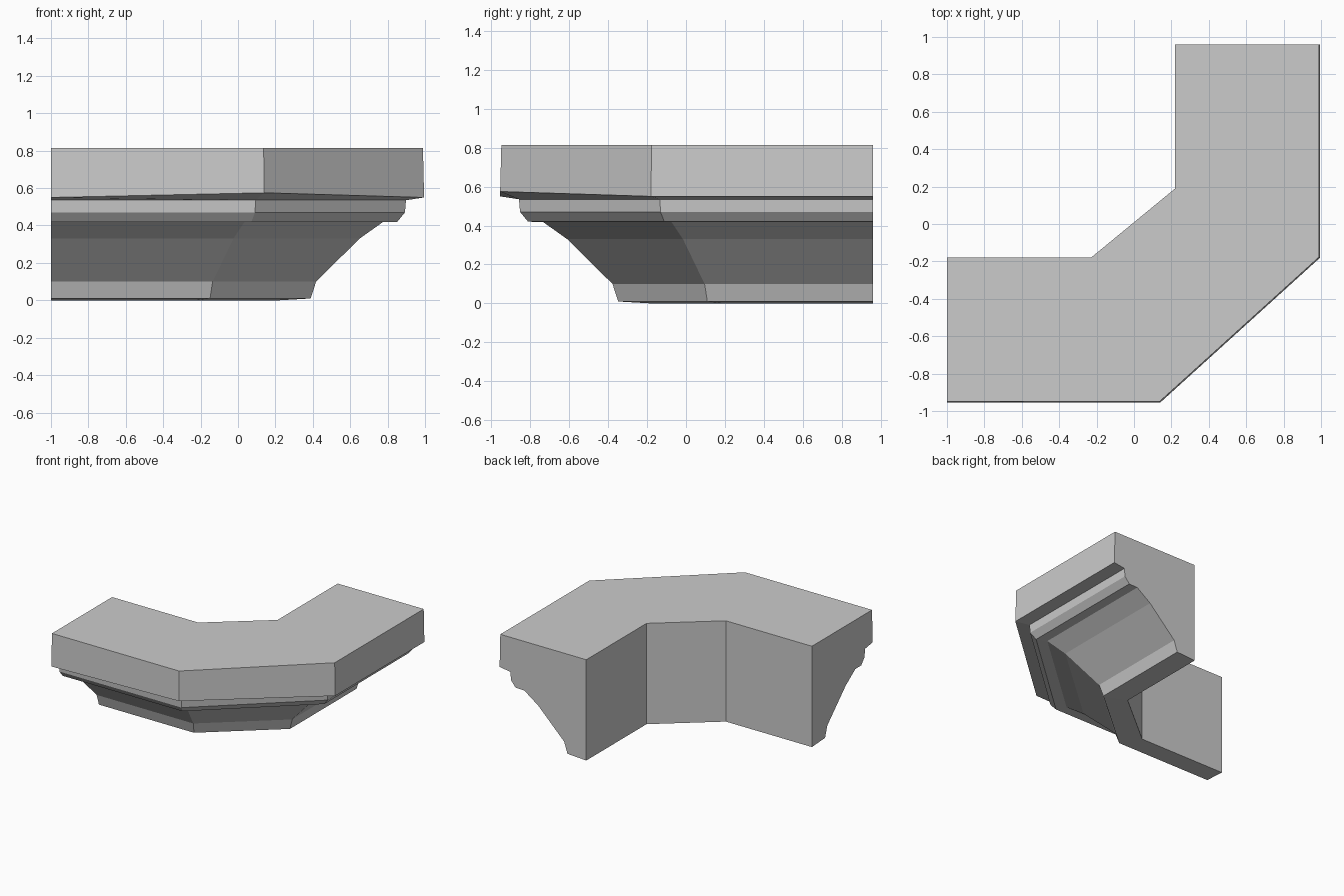
import bpy, bmesh
from mathutils import Vector

cube = bpy.data.objects.get("Cube")
if cube:
    bpy.data.objects.remove(cube, do_unlink=True)

stone = bpy.data.materials.new("grey_stone")
stone.use_nodes = True
colour = (0.6, 0.6, 0.6, 1)
stone.diffuse_color = colour
stone.node_tree.nodes["Principled BSDF"].inputs["Base Color"].default_value = colour

# Plan: wall line at the back, and the outermost line of the ledge
inner = [(-1, -0.18), (-0.23, -0.18), (0.22, 0.19), (0.22, 0.96)]
outer = [(-1, -0.955), (0.14, -0.955), (0.995, -0.18), (0.995, 0.96)]

# Moulding section: fraction of the depth, height
LIP = 2
profile = [(0, 0.815), (0.992, 0.815), (1, 0.55), (0.875, 0.535), (0.868, 0.47),
           (0.815, 0.42), (0.715, 0.418), (0.555, 0.33), (0.255, 0.10),
           (0.217, 0.01), (0, 0)]

# Sweep the section round the mitred corners
bm = bmesh.new()
rings = []
for station, (a, b) in enumerate(zip(inner, outer)):
    a, b = Vector(a), Vector(b)
    ring = []
    for i, (depth, z) in enumerate(profile):
        p = a.lerp(b, depth)
        # the lip edge rises slightly at the front corner
        lift = 0.025 if station == 1 and i == LIP else 0
        ring.append(bm.verts.new((p.x, p.y, z + lift)))
    rings.append(ring)

n = len(profile)
for r, s in zip(rings, rings[1:]):
    for i in range(n):
        j = (i + 1) % n
        bm.faces.new((r[i], r[j], s[j], s[i]))

# Flat ends
bm.faces.new(rings[0])
bm.faces.new(rings[-1])
bmesh.ops.recalc_face_normals(bm, faces=bm.faces)

mesh = bpy.data.meshes.new("corner_cornice")
bm.to_mesh(mesh)
bm.free()
mesh.materials.append(stone)
cornice = bpy.data.objects.new("corner_cornice", mesh)
bpy.context.collection.objects.link(cornice)
